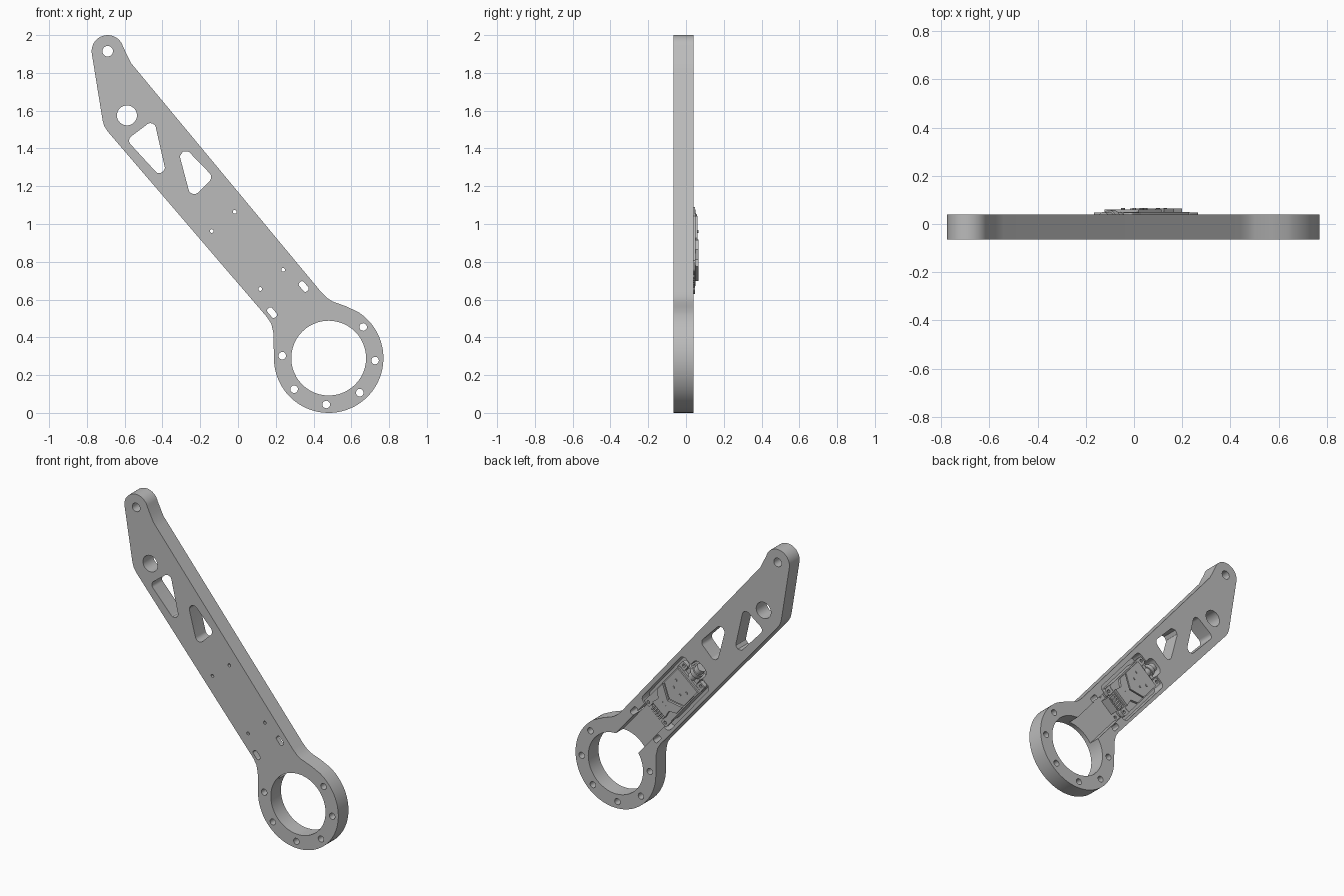
import bpy, bmesh, math
from mathutils import Vector

if "Cube" in bpy.data.objects:
    bpy.data.objects.remove(bpy.data.objects["Cube"])

grey = bpy.data.materials.new("plain grey")
grey.use_nodes = True
grey.diffuse_color = (0.5, 0.5, 0.5, 1)
grey.node_tree.nodes["Principled BSDF"].inputs["Base Color"].default_value = (0.5, 0.5, 0.5, 1)

FRONT, BACK, FLOOR = -0.065, 0.04, -0.035
U, V = Vector((-0.642, 0.767)), Vector((0.767, 0.642))   # along and across the arm
MID = Vector((0.05, 0.86))                               # centre of the module
RING, TIP = (0.48, 0.29), (-0.69, 1.915)


def at(a, b):
    return MID + U * a + V * b


def circle(c, r, n=32, start=0, end=360):
    count = n if end - start == 360 else n + 1
    angles = [math.radians(start + (end - start) * i / n) for i in range(count)]
    return [Vector((c[0] + r * math.cos(t), c[1] + r * math.sin(t))) for t in angles]


def rounded(points, r, n=6):
    """Round every corner of a closed polygon."""
    out = []
    pts = [Vector(p) for p in points]
    for i, p in enumerate(pts):
        d0, d1 = (pts[i - 1] - p), (pts[(i + 1) % len(pts)] - p)
        half = d0.angle(d1) / 2
        cut = min(r / math.tan(half), d0.length * 0.49, d1.length * 0.49)
        s, e = p + d0.normalized() * cut, p + d1.normalized() * cut
        radius = cut * math.tan(half)
        c = p + (d0.normalized() + d1.normalized()).normalized() * (radius / math.sin(half))
        for k in range(n + 1):
            m = s.lerp(e, k / n) - c
            out.append(c + m.normalized() * radius)
    return out


def local(pairs):
    return [at(a, b) for a, b in pairs]


def rect(a0, a1, b0, b1, r=0):
    pts = local([(a0, b0), (a1, b0), (a1, b1), (a0, b1)])
    return rounded(pts, r) if r else pts


def prism(name, points, y0, y1):
    bm = bmesh.new()
    face = bm.faces.new([bm.verts.new((p[0], y0, p[1])) for p in points])
    ext = bmesh.ops.extrude_face_region(bm, geom=[face])
    moved = [v for v in ext["geom"] if isinstance(v, bmesh.types.BMVert)]
    bmesh.ops.translate(bm, verts=moved, vec=(0, y1 - y0, 0))
    bmesh.ops.recalc_face_normals(bm, faces=bm.faces)
    mesh = bpy.data.meshes.new(name)
    bm.to_mesh(mesh)
    bm.free()
    mesh.materials.append(grey)
    obj = bpy.data.objects.new(name, mesh)
    bpy.context.collection.objects.link(obj)
    return obj


def activate(obj):
    bpy.ops.object.select_all(action="DESELECT")
    obj.select_set(True)
    bpy.context.view_layer.objects.active = obj


def smooth(obj):
    activate(obj)
    bpy.ops.object.shade_smooth_by_angle(angle=math.radians(30))


def cut(obj, points, y0=-0.2, y1=0.2):
    tool = prism("cutter", points, y0, y1)
    tool.hide_render = True
    mod = obj.modifiers.new("cut", "BOOLEAN")
    mod.operation, mod.solver, mod.object = "DIFFERENCE", "EXACT", tool
    activate(obj)
    bpy.ops.object.modifier_apply(modifier=mod.name)
    bpy.data.objects.remove(tool)


# Arm outline: ring end, straight edges, rounded tip
outline = circle(RING, 0.29, 48, -180, 57)
outline += [Vector(p) for p in [(0.57, 0.565), (0.50, 0.59), (0.47, 0.61), (0.44, 0.64),
                                (-0.54, 1.82), (-0.565, 1.85), (-0.585, 1.89)]]
outline += circle(TIP, 0.085, 20, 15, 188)
outline += [Vector(p) for p in [(-0.717, 1.55), (-0.708, 1.518), (-0.69, 1.49),
                                (0.155, 0.505), (0.177, 0.47), (0.188, 0.42)]]
arm = prism("arm", outline, FRONT, BACK)

# Recess in the back: module pocket, end notch, cable channel to the ring
cut(arm, rect(-0.235, 0.24, -0.13, 0.13, 0.03), FLOOR, 0.2)
cut(arm, rect(0.1, 0.305, -0.055, 0.055, 0.035), FLOOR, 0.2)
cut(arm, rect(-0.62, -0.2, -0.09, 0.09), FLOOR, 0.2)

# Through holes
cut(arm, circle(RING, 0.198, 48))
cut(arm, circle(TIP, 0.028, 24))
cut(arm, circle((-0.588, 1.575), 0.053))
cut(arm, rounded([(-0.59, 1.445), (-0.445, 1.555), (-0.365, 1.2)], 0.028))
cut(arm, rounded([(-0.335, 1.46), (-0.13, 1.248), (-0.248, 1.13)], 0.03))
for i in range(6):
    t = math.radians(42 - 45 * i)
    cut(arm, circle((RING[0] + 0.246 * math.cos(t), RING[1] + 0.246 * math.sin(t)), 0.02, 20))
for x, z in [(0.348, 0.669), (0.18, 0.531)]:
    c = Vector((x, z))
    slot = [c + U * a + V * b for a, b in [(-0.03, -0.016), (0.03, -0.016), (0.03, 0.016), (-0.03, 0.016)]]
    cut(arm, rounded(slot, 0.012))
for a in (-0.2, 0.2):
    for b in (-0.079, 0.079):
        cut(arm, circle(at(a, b), 0.01, 12))
smooth(arm)

# Module: housing with corner tabs
housing = prism("module_housing", rect(-0.17, 0.175, -0.1, 0.1, 0.015), FLOOR, 0.05)
smooth(housing)
for name, sa in (("lower", -1), ("upper", 1)):
    for side, sb in (("right", -1), ("left", 1)):
        lo, hi = sorted((sa * 0.15, sa * 0.22))
        b0, b1 = sorted((sb * 0.055, sb * 0.103))
        tab = prism(f"{name}_{side}_tab", rect(lo, hi, b0, b1, 0.012), 0.02, 0.048)
        cut(tab, circle(at(sa * 0.2, sb * 0.079), 0.01, 12))
        smooth(tab)

# Raised cover in two pieces, split by a V-shaped groove
prism("upper_cover", local([(0.16, -0.092), (0.16, 0.092), (0.01, 0.092), (-0.045, 0),
                            (0.01, -0.092)]), 0.05, 0.06)
prism("lower_cover", local([(-0.005, 0.092), (-0.06, 0), (-0.005, -0.092), (-0.07, -0.092),
                            (-0.105, -0.05), (-0.16, -0.06), (-0.16, 0.06), (-0.105, 0.05),
                            (-0.07, 0.092)]), 0.05, 0.065)
for i, (a, b) in enumerate([(0.09, 0.05), (0.09, -0.05), (0.04, 0.03), (0.04, -0.03),
                            (-0.1, 0.02), (-0.1, -0.02)]):
    prism(f"cover_rivet_{i + 1}", circle(at(a, b), 0.008, 10), 0.05, 0.066)

# Pin connector at the lower end
prism("lower_connector", rect(-0.215, -0.165, -0.05, 0.05), FLOOR, 0.03)
for i in range(5):
    b = -0.036 + 0.018 * i
    prism(f"connector_pin_{i + 1}", rect(-0.222, -0.17, b - 0.005, b + 0.005), 0.03, 0.045)

# Plug block and barrel at the upper end
prism("upper_connector", rect(0.17, 0.215, -0.05, 0.05, 0.008), FLOOR, 0.035)
centre = at(0.225, 0)
axis = Vector((U.x, 0, U.y))
for name, r, length in (("plug_barrel", 0.03, 0.1), ("plug_collar", 0.038, 0.03)):
    bpy.ops.mesh.primitive_cylinder_add(vertices=24, radius=r, depth=length,
                                        location=(centre.x, 0.02, centre.y),
                                        rotation=axis.to_track_quat("Z", "Y").to_euler())
    part = bpy.context.object
    part.name = name
    part.data.materials.append(grey)
    smooth(part)
